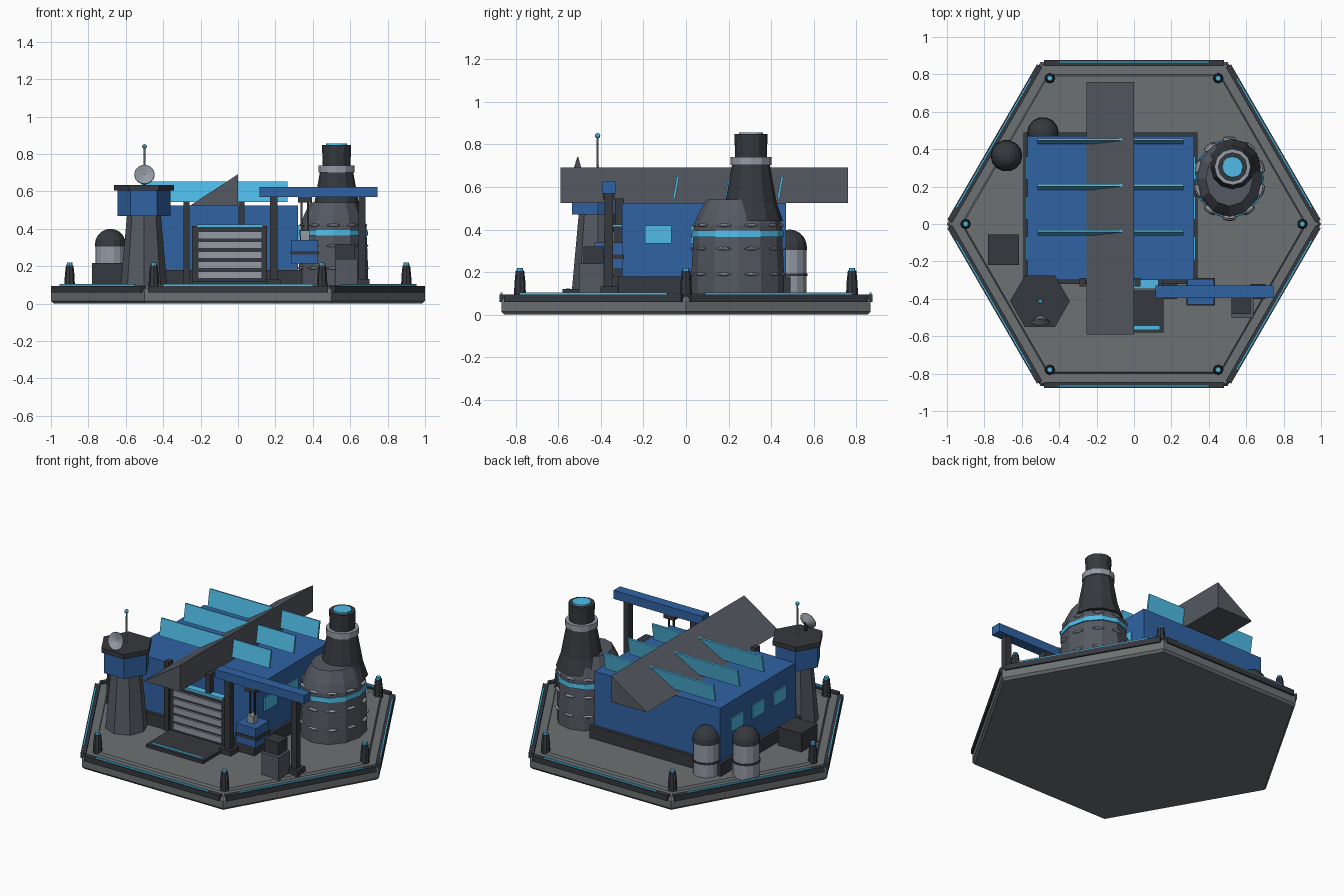
import bpy, bmesh
from math import cos, sin, pi, radians, sqrt
from mathutils import Vector, Matrix

if "Cube" in bpy.data.objects:
    bpy.data.objects.remove(bpy.data.objects["Cube"])


def mat(name, rgb):
    m = bpy.data.materials.new(name)
    m.diffuse_color = (*rgb, 1)
    m.use_nodes = True
    m.node_tree.nodes["Principled BSDF"].inputs["Base Color"].default_value = m.diffuse_color
    return m


BLUE = mat("blue", (0.03, 0.125, 0.37))
CYAN = mat("cyan", (0.08, 0.5, 0.8))
DARK = mat("dark", (0.036, 0.04, 0.048))
MID = mat("mid", (0.09, 0.1, 0.12))
DECK = mat("deck", (0.15, 0.165, 0.17))
LIGHT = mat("light", (0.3, 0.33, 0.38))


def finish(name, bm, m, loc=(0, 0, 0), rot=(0, 0, 0), smooth=False):
    bmesh.ops.recalc_face_normals(bm, faces=bm.faces)
    me = bpy.data.meshes.new(name)
    bm.to_mesh(me)
    bm.free()
    me.materials.append(m)
    for p in me.polygons:
        p.use_smooth = smooth
    ob = bpy.data.objects.new(name, me)
    ob.location, ob.rotation_euler = loc, rot
    bpy.context.collection.objects.link(ob)
    return ob


def box(name, x, y, z, m, rot=(0, 0, 0)):
    """Box from (min, max) ranges, turned about its own centre."""
    bm = bmesh.new()
    bmesh.ops.create_cube(bm, size=1)
    bmesh.ops.scale(bm, vec=[r[1] - r[0] for r in (x, y, z)], verts=bm.verts)
    return finish(name, bm, m, [(r[0] + r[1]) / 2 for r in (x, y, z)], rot)


def lathe(name, profile, n, m, loc=(0, 0, 0), rot=(0, 0, 0), sx=1, sy=1, turn=0.0):
    """Closed solid turned from (radius, z) points, bottom to top."""
    bm = bmesh.new()
    rings = [[bm.verts.new((r * sx * cos(turn + 2 * pi * i / n), r * sy * sin(turn + 2 * pi * i / n), z))
              for i in range(n)] for r, z in profile]
    for a, b in zip(rings, rings[1:]):
        for i in range(n):
            j = (i + 1) % n
            bm.faces.new((a[i], a[j], b[j], b[i]))
    bm.faces.new(rings[0])
    bm.faces.new(rings[-1])
    return finish(name, bm, m, loc, rot)


def ball(name, r, m, loc):
    bm = bmesh.new()
    bmesh.ops.create_icosphere(bm, subdivisions=2, radius=r)
    return finish(name, bm, m, loc)


# Hexagonal base and deck
lathe("base_slab", [(0.985, 0), (1.0, 0.015), (1.0, 0.065), (0.985, 0.085)], 6, DECK)
lathe("deck_plate", [(0.925, 0.08), (0.915, 0.1)], 6, DECK)
apothem = sqrt(3) / 2
for i in range(6):
    a = pi / 6 + i * pi / 3
    rim = box("rim_bar", (-0.48, 0.48), (-0.016, 0.016), (0.06, 0.095), DARK, (0, 0, a + pi / 2))
    rim.location = (cos(a) * (apothem - 0.006), sin(a) * (apothem - 0.006), 0.078)
    strip = box("rim_light", (-0.4, 0.4), (-0.005, 0.005), (0.09, 0.105), CYAN, (0, 0, a + pi / 2))
    strip.location = (cos(a) * apothem, sin(a) * apothem, 0.098)
    # Corner bollards
    p = (0.9 * cos(i * pi / 3), 0.9 * sin(i * pi / 3), 0)
    lathe("bollard", [(0.028, 0.09), (0.026, 0.15), (0.02, 0.205)], 8, DARK, p)
    lathe("bollard_lamp", [(0.017, 0.2), (0.014, 0.22)], 8, CYAN, p)

# Main hall
box("hall_skirt", (-0.59, 0.34), (-0.32, 0.49), (0.09, 0.18), DARK)
box("hall_body", (-0.57, 0.32), (-0.3, 0.47), (0.17, 0.525), BLUE)
for wy in (-0.13, 0.085, 0.3):
    for wx in (-0.57, 0.32):
        box("hall_window", (wx - 0.008, wx + 0.008), (wy - 0.062, wy + 0.062), (0.335, 0.42), CYAN)
for cx in (-0.275, 0.02):
    box("hall_column", (cx - 0.016, cx + 0.016), (-0.333, -0.29), (0.1, 0.545), DARK)

# Wedge roof ridge
bm = bmesh.new()
tri = [bm.verts.new((x, -0.59, z)) for x, z in ((-0.255, 0.525), (0, 0.525), (0, 0.692))]
face = bm.faces.new(tri)
ext = bmesh.ops.extrude_face_region(bm, geom=[face])
bmesh.ops.translate(bm, vec=(0, 1.35, 0), verts=[v for v in ext["geom"] if isinstance(v, bmesh.types.BMVert)])
finish("roof_wedge", bm, MID)

# Tilted roof fins
for fy in (-0.047, 0.198, 0.443):
    box("roof_fin", (-0.515, 0.265), (fy - 0.006, fy + 0.006), (0.543, 0.652), CYAN, (radians(-10), 0, 0))

# Shutter gate and ramp
box("gate_frame", (-0.246, 0.155), (-0.34, -0.29), (0.1, 0.415), DARK)
box("gate_lamp", (-0.22, 0.13), (-0.345, -0.3), (0.41, 0.424), CYAN)
for i in range(5):
    z = 0.135 + i * 0.053
    box("gate_slat", (-0.215, 0.128), (-0.352, -0.33), (z, z + 0.038), LIGHT)
box("ramp", (-0.246, 0.158), (-0.58, -0.31), (0.09, 0.12), DARK)
box("ramp_light", (-0.22, 0.135), (-0.563, -0.545), (0.115, 0.124), CYAN)

# Control tower with dish and antenna
T = (-0.503, -0.413, 0)
lathe("tower_shaft", [(0.125, 0.09), (0.09, 0.48)], 8, MID, T)
lathe("tower_cab", [(0.142, 0.47), (0.142, 0.61)], 6, BLUE, T)
lathe("tower_roof", [(0.16, 0.605), (0.16, 0.635)], 6, DARK, T)
lathe("antenna_mast", [(0.007, 0.63), (0.005, 0.835)], 6, LIGHT, (-0.5, -0.415, 0))
ball("antenna_tip", 0.013, CYAN, (-0.5, -0.415, 0.84))
lathe("dish", [(0.008, -0.03), (0.055, 0), (0.053, 0.004), (0.01, -0.012)], 14, LIGHT,
      (-0.5, -0.522, 0.69), (radians(73), 0, 0))
box("dish_arm", (-0.506, -0.494), (-0.51, -0.49), (0.63, 0.69), DARK)

# Reactor: wide body, studded rings, offset chimney
C = (0.51, 0.243, 0)
SX, SY = 0.185, 0.217
lathe("reactor_body", [(1, 0.09), (1, 0.2), (0.95, 0.42), (0.86, 0.47), (0.68, 0.54)], 12, MID, C, sx=SX, sy=SY)
lathe("reactor_band", [(1.0, 0.365), (0.99, 0.395)], 12, CYAN, C, sx=SX, sy=SY)
for z, s in ((0.19, 1.0), (0.31, 0.985), (0.42, 0.95)):
    for i in range(10):
        a = 2 * pi * (i + 0.5) / 10
        stud = ball("reactor_stud", 1, LIGHT, (C[0] + SX * s * cos(a) * 0.99, C[1] + SY * s * sin(a) * 0.99, z))
        stud.scale = (0.012, 0.036, 0.008)
        stud.rotation_euler[2] = a
N = (0.527, 0.305, 0)
lathe("chimney_neck", [(0.15, 0.44), (0.12, 0.53), (0.088, 0.71)], 12, DARK, N)
lathe("chimney_collar", [(0.097, 0.702), (0.097, 0.74)], 12, LIGHT, N)
lathe("chimney_top", [(0.074, 0.73), (0.078, 0.848)], 12, DARK, N)
lathe("chimney_glow", [(0.058, 0.84), (0.055, 0.856)], 12, CYAN, N)

# Gantry crane and hanging crate
box("gantry_beam", (0.115, 0.745), (-0.395, -0.33), (0.57, 0.625), BLUE)
for gx in (0.19, 0.663):
    box("gantry_leg", (gx - 0.02, gx + 0.02), (-0.382, -0.342), (0.1, 0.575), DARK)
    box("gantry_foot", (gx - 0.04, gx + 0.04), (-0.402, -0.322), (0.09, 0.132), DARK)
box("trolley", (0.32, 0.395), (-0.39, -0.335), (0.54, 0.575), DARK)
for hx in (0.34, 0.374):
    box("hoist_cable", (hx - 0.005, hx + 0.005), (-0.367, -0.357), (0.38, 0.56), DARK)
box("hoist_hook", (0.333, 0.381), (-0.385, -0.339), (0.34, 0.39), LIGHT)
box("crate_body", (0.287, 0.427), (-0.43, -0.295), (0.215, 0.34), BLUE)
box("crate_strap", (0.282, 0.432), (-0.435, -0.29), (0.262, 0.282), DARK)

# Stacked and loose cargo
box("cargo_lower", (0.52, 0.64), (-0.503, -0.385), (0.09, 0.24), MID)
box("cargo_upper", (0.522, 0.622), (-0.48, -0.385), (0.24, 0.32), DARK)
box("cargo_left", (-0.78, -0.615), (-0.22, -0.055), (0.09, 0.218), DARK)

# Domed storage tanks
for tx, ty in ((-0.682, 0.365), (-0.487, 0.487)):
    t = (tx, ty, 0)
    lathe("tank_body", [(0.08, 0.09), (0.08, 0.315)], 14, LIGHT, t)
    lathe("tank_hoop", [(0.085, 0.182), (0.085, 0.194)], 14, DARK, t)
    dome = [(0.083 * cos(k * pi / 10), 0.315 + 0.085 * sin(k * pi / 10)) for k in range(5)]
    lathe("tank_dome", [(0.083, 0.305)] + dome + [(0.004, 0.4)], 14, DARK, t)
